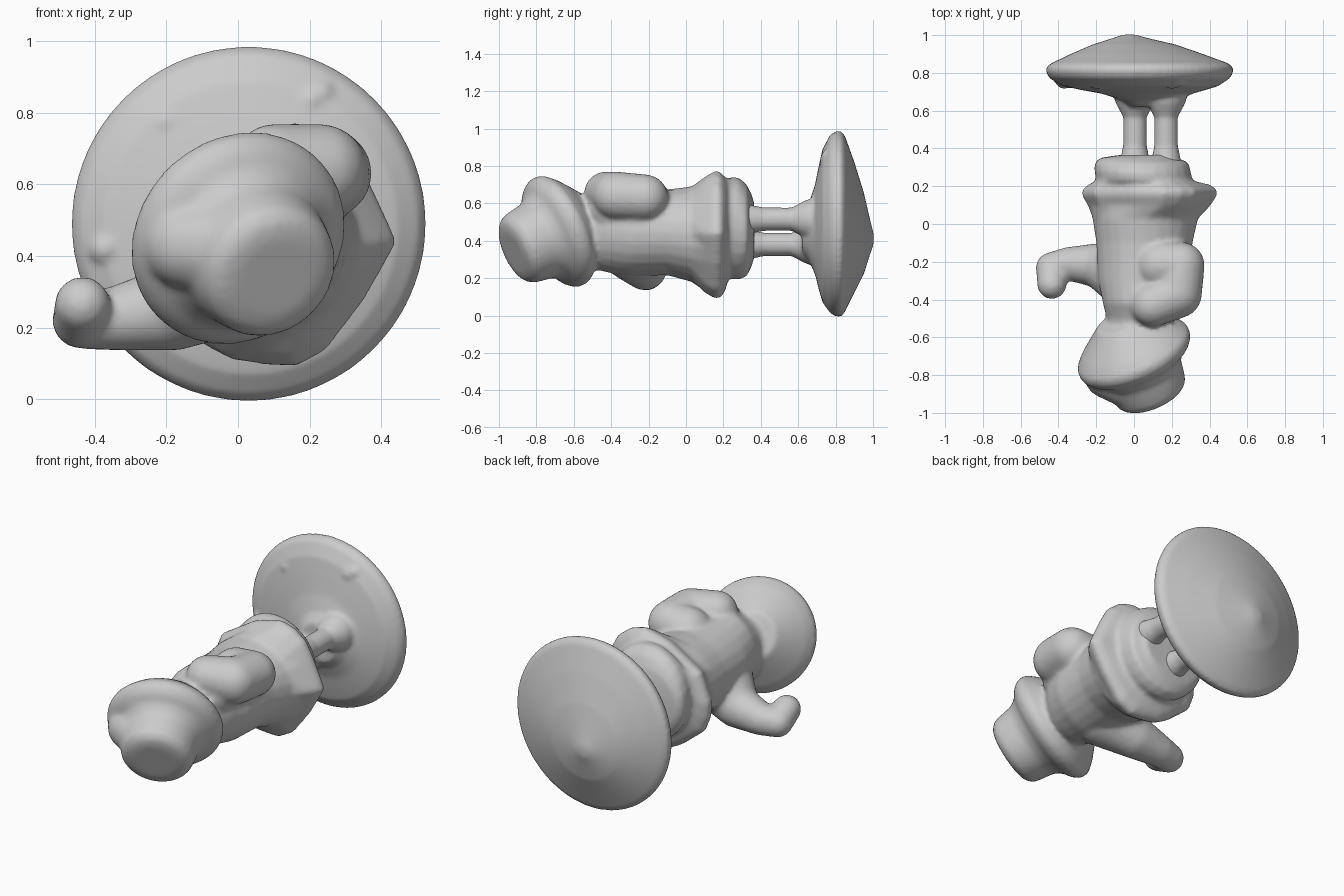
import bpy, bmesh, math
from mathutils import Vector

if "Cube" in bpy.data.objects:
    bpy.data.objects.remove(bpy.data.objects["Cube"])

N = 24


def make(name, bm):
    bmesh.ops.recalc_face_normals(bm, faces=bm.faces)
    me = bpy.data.meshes.new(name)
    bm.to_mesh(me)
    bm.free()
    ob = bpy.data.objects.new(name, me)
    bpy.context.collection.objects.link(ob)
    return ob


def loft(name, rings):
    bm = bmesh.new()
    loops = [[bm.verts.new(p) for p in r] for r in rings]
    n = len(rings[0])
    for a, b in zip(loops, loops[1:]):
        for i in range(n):
            bm.faces.new((a[i], a[(i + 1) % n], b[(i + 1) % n], b[i]))
    bm.faces.new(loops[0])
    bm.faces.new(loops[-1][::-1])
    return make(name, bm)


def ellipse(y, x0, x1, z0, z1, n=N):
    cx, cz, rx, rz = (x0 + x1) / 2, (z0 + z1) / 2, (x1 - x0) / 2, (z1 - z0) / 2
    return [(cx + rx * math.cos(2 * math.pi * i / n), y,
             cz + rz * math.sin(2 * math.pi * i / n)) for i in range(n)]


def polygon_ring(y, pts, c, s=1.0):
    # Sample a star-shaped outline at the same angles as the ellipses
    ring = []
    for i in range(N):
        a = 2 * math.pi * i / N
        d = Vector((math.cos(a), math.sin(a)))
        for p, q in zip(pts, pts[1:] + pts[:1]):
            p, q = Vector(p) - Vector(c), Vector(q) - Vector(c)
            e = q - p
            den = d.x * e.y - d.y * e.x
            if abs(den) < 1e-9:
                continue
            t = (p.x * e.y - p.y * e.x) / den
            u = (p.x * d.y - p.y * d.x) / den
            if t > 0 and -1e-6 <= u <= 1 + 1e-6:
                ring.append((c[0] + d.x * t * s, y, c[1] + d.y * t * s))
                break
    return ring


def limb(name, pts):
    # Chain of tapered capsules (x, y, z, radius)
    obs = []
    for a, b in zip(pts, pts[1:]):
        bm = bmesh.new()
        for p in (a, b):
            r = bmesh.ops.create_icosphere(bm, subdivisions=3, radius=p[3])
            bmesh.ops.translate(bm, verts=r["verts"], vec=p[:3])
        res = bmesh.ops.convex_hull(bm, input=bm.verts)
        inner = [g for g in res["geom_interior"] if isinstance(g, bmesh.types.BMVert)]
        bmesh.ops.delete(bm, geom=inner, context='VERTS')
        obs.append(make(name, bm))
    return obs


def fuse(name, obs, voxel, smooth):
    bpy.ops.object.select_all(action='DESELECT')
    for o in obs:
        o.select_set(True)
    bpy.context.view_layer.objects.active = obs[0]
    bpy.ops.object.join()
    ob = bpy.context.view_layer.objects.active
    ob.name = name
    m = ob.modifiers.new("Remesh", 'REMESH')
    m.mode, m.voxel_size = 'VOXEL', voxel
    s = ob.modifiers.new("Smooth", 'SMOOTH')
    s.factor, s.iterations = 0.5, smooth
    for n in ("Remesh", "Smooth"):
        bpy.ops.object.modifier_apply(modifier=n)
    bpy.ops.object.shade_smooth()
    return ob


# Torso with flared angular skirt
skirt = [(.44, .44), (.35, .28), (.22, .11), (.14, .09), (-.05, .12), (-.25, .28),
         (-.28, .42), (-.21, .6), (0, .73), (.2, .78), (.33, .68)]
c = (.07, .44)
torso = loft("torso", [
    ellipse(.365, -.08, .22, .31, .6),
    ellipse(.35, -.18, .23, .26, .65),
    ellipse(.325, -.21, .29, .21, .70),
    ellipse(.28, -.21, .30, .19, .74),
    ellipse(.23, -.20, .31, .20, .74),
    polygon_ring(.205, skirt, c, .93),
    polygon_ring(.18, skirt, c, 1.01),
    polygon_ring(.15, skirt, c, 1.01),
    polygon_ring(.10, skirt, c, .92),
    ellipse(.03, -.22, .34, .18, .69),
    ellipse(-.10, -.20, .31, .215, .675),
    ellipse(-.30, -.19, .29, .21, .68),
    ellipse(-.42, -.165, .25, .23, .69),
    ellipse(-.50, -.145, .21, .25, .65),
    ellipse(-.60, -.15, .18, .27, .62),
    ellipse(-.70, -.14, .12, .35, .6)])

# Folded arm on the upper side, outstretched arm on the lower side
arm_up = limb("folded_arm", [(.14, -.22, .61, .135), (.25, -.22, .63, .125),
                             (.23, -.37, .64, .13), (.10, -.43, .655, .115)])
arm_up += limb("folded_arm_fill", [(.18, -.25, .57, .13), (.14, -.40, .57, .13)])
arm_low = limb("outstretched_arm", [(-.02, -.28, .36, .18), (-.18, -.22, .255, .12),
                                    (-.34, -.21, .225, .09), (-.44, -.23, .22, .08),
                                    (-.435, -.32, .265, .078)])

# Tilted head with brim and flat crown
axis = Vector((.43, -1, -.45)).normalized()
side = axis.cross(Vector((0, 0, 1))).normalized()
up = side.cross(axis)
prof = [(-.2, .13), (-.13, .21), (-.07, .275), (-.02, .315), (.02, .315), (.055, .29),
        (.085, .245), (.13, .215), (.2, .205), (.25, .195), (.28, .165), (.29, .12)]
head = loft("head", [[Vector((0, -.68, .45)) + axis * t +
                      (side * math.cos(a) + up * math.sin(a)) * r
                      for a in (2 * math.pi * i / 48 for i in range(48))] for t, r in prof])
# Fullness where brim and crown merge on the low side
cheek = limb("cheek", [(-.14, -.80, .43, .125), (-.02, -.84, .42, .14)])

fuse("figure", [torso, head] + cheek + arm_up + arm_low, .014, 7)

# Round base: shallow lens with an off-centre peak at the back
base = loft("base", [ellipse(y, x - r, x + r, z - r, z + r, 72) for y, x, z, r in [
    (.62, .09, .45, .11), (.66, .085, .45, .16), (.69, .07, .46, .24), (.71, .05, .47, .33),
    (.73, .035, .48, .41), (.77, .03, .49, .475), (.80, .03, .49, .495), (.83, .03, .49, .495),
    (.85, .03, .49, .47), (.90, .015, .47, .35), (.95, 0, .44, .22),
    (.985, -.02, .42, .09), (1.003, -.025, .41, .03)]])
# Small lumps on the front of the base
lumps = []
for x, z in ((-.2, .77), (.2, .83), (-.37, .42)):
    lumps += limb("lump", [(x, .765, z, .05), (x + .03, .77, z + .02, .045)])

# Legs joining figure and base
legs = []
for x, z in ((.005, .38), (.17, .515)):
    legs += limb("leg", [(x, .30, z, .085), (x, .41, z, .063), (x, .58, z, .062), (x, .68, z, .11)])
fuse("base_and_legs", [base] + lumps + legs, .012, 5)
